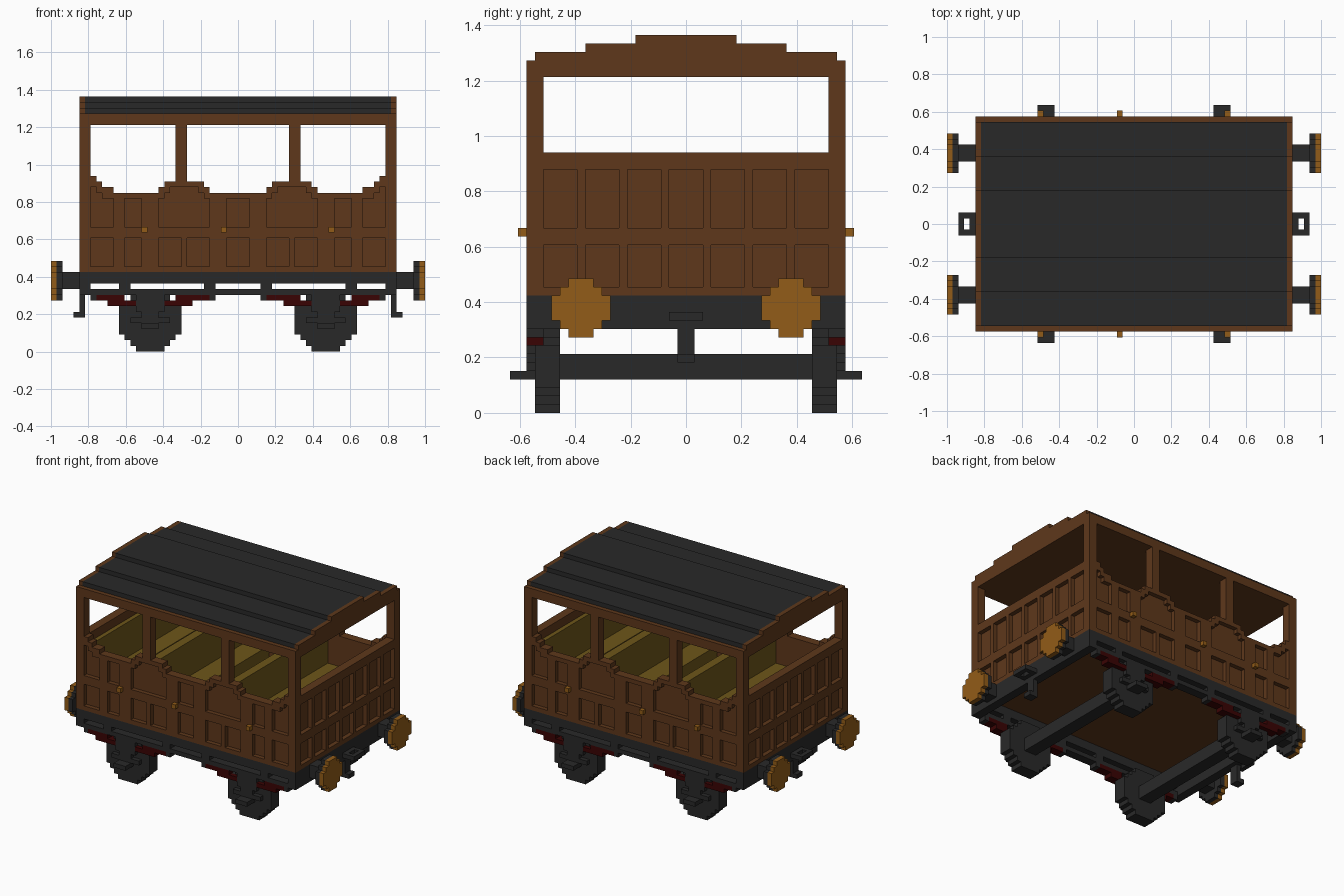
import bpy
import bmesh
from itertools import product

if "Cube" in bpy.data.objects:
    bpy.data.objects.remove(bpy.data.objects["Cube"], do_unlink=True)

UNIT = 1 / 33  # one block of the model's stepped grid


def material(name, r, g, b):
    m = bpy.data.materials.new(name)
    m.use_nodes = True
    m.diffuse_color = (r, g, b, 1)
    m.node_tree.nodes["Principled BSDF"].inputs["Base Color"].default_value = (r, g, b, 1)
    return m


WOOD = material("brown wood", 0.112, 0.039, 0.011)
IRON = material("dark iron", 0.022, 0.022, 0.022)
BRASS = material("brass", 0.29, 0.107, 0.009)
RED = material("dark red", 0.042, 0.001, 0.001)
OLIVE = material("olive cushion", 0.155, 0.093, 0.01)


def inside(p, boxes):
    return any(b[0] < p[0] < b[1] and b[2] < p[1] < b[3] and b[4] < p[2] < b[5] for b in boxes)


def carve(name, mat, solids, cuts=(), flip=(1, 1)):
    """Union of boxes (x0, x1, y0, y1, z0, z1) minus cut boxes, outer skin only."""
    every = list(solids) + list(cuts)
    marks = [sorted({v for b in every for v in b[2 * a:2 * a + 2]}) for a in range(3)]
    filled = set()
    for cell in product(*(range(len(m) - 1) for m in marks)):
        mid = [(marks[a][i] + marks[a][i + 1]) / 2 for a, i in enumerate(cell)]
        if inside(mid, solids) and not inside(mid, cuts):
            filled.add(cell)
    bm = bmesh.new()
    verts = {}

    def vert(key):
        if key not in verts:
            x, y, z = (marks[a][i] * UNIT for a, i in enumerate(key))
            verts[key] = bm.verts.new((x * flip[0], y * flip[1], z))
        return verts[key]

    for cell in filled:
        for axis, side in product(range(3), (0, 1)):
            near = list(cell)
            near[axis] += 2 * side - 1
            if tuple(near) in filled:
                continue
            ring = []
            for u, v in ((0, 0), (1, 0), (1, 1), (0, 1)):
                key = list(cell)
                key[axis] += side
                key[(axis + 1) % 3] += u
                key[(axis + 2) % 3] += v
                ring.append(vert(tuple(key)))
            if (side == 0) != (flip[0] * flip[1] < 0):
                ring.reverse()
            bm.faces.new(ring)
    bmesh.ops.dissolve_limit(bm, angle_limit=0.01, verts=bm.verts[:], edges=bm.edges[:])
    mesh = bpy.data.meshes.new(name)
    bm.to_mesh(mesh)
    bm.free()
    mesh.materials.append(mat)
    obj = bpy.data.objects.new(name, mesh)
    bpy.context.collection.objects.link(obj)


def both_x(boxes):
    return list(boxes) + [(-b[1], -b[0], *b[2:]) for b in boxes]


def both_y(boxes):
    return list(boxes) + [(b[0], b[1], -b[3], -b[2], *b[4:]) for b in boxes]


def disc(half, steps):
    """Stepped disc as (half width, half height) bands."""
    return [(half - k, half - steps + k) for k in range(steps + 1)]


ENDS = {"left": 1, "right": -1}
SIDES = {"front": -1, "back": 1}

# Side walls: window band left open, with stepped shoulders and posts
post_steps = [(9, 11, 40), (6, 13, 30), (5, 14, 29), (25, 26, 31), (24, 26, 30), (22, 26, 29)]
wall = [(-28, 28, 17, 19, 14, 28), (-28, 28, 17, 19, 40, 42)]
wall += both_x([(26, 28, 17, 19, 28, 40)] + [(a, b, 17, 19, 28, z) for a, b, z in post_steps])
upper = [(22, 26, 27), (24, 26, 28), (25, 26, 29), (17, 20, 27), (-2, 2, 27),
         (5, 14, 27), (6, 13, 28), (7, 12, 29)]
lower = [(22, 26), (17, 20), (10, 14), (5, 9), (-2, 2)]
panels = both_x([(a, b, 18, 19, 22, z) for a, b, z in upper] +
                [(a, b, 18, 19, 15, 20) for a, b in lower])
for side, s in SIDES.items():
    carve(side + "_side_wall", WOOD, wall, panels, (1, s))
    for i, x in enumerate((-17, -3, 16)):
        carve(f"{side}_door_handle_{i}", BRASS, [(x, x + 1, 19, 20, 21, 22)], flip=(1, s))

# End walls with seven panel columns, a wide opening and an arched top
roof_steps = [(18, 42), (12, 43), (6, 44)]
end_wall = [(26, 28, -17, 17, 14, 31), (26, 28, -17, 17, 40, 42)]
end_wall += [(27, 28, -w, w, z, z + 1) for w, z in roof_steps]
end_panels = [(27, 28, y, y + 4, z0, z1) for y in range(-17, 17, 5)
              for z0, z1 in ((15, 20), (22, 29))]
for end, s in ENDS.items():
    carve(end + "_end_wall", WOOD, end_wall, end_panels, (s, 1))

# Roof, ceiling flush with the window heads, and floor level with the wall bottoms
carve("roof", IRON, [(-27, 27, -w, w, z, z + 1) for w, z in roof_steps])
carve("ceiling", WOOD, [(-26, 26, -17, 17, 40, 42)])
carve("floor", WOOD, [(-26, 26, -17, 17, 14, 15)])

# Benches across each compartment, with backs on partitions and end walls
for end, s in ENDS.items():
    carve(end + "_partition_bench", OLIVE,
          [(9, 11, -17, 17, 15, 29), (4, 16, -17, 17, 15, 21)], flip=(s, 1))
    carve(end + "_end_bench", OLIVE,
          [(25, 26, -17, 17, 15, 29), (21, 26, -17, 17, 15, 21)], flip=(s, 1))

# Underframe: open middle and slotted side beams
slots = both_x([(a, b, 17, 19, 11, 12) for a, b in ((21, 26), (6, 19), (-4, 4))])
carve("underframe", IRON, [(-28, 28, -19, 19, 10, 14)],
      [(-26, 26, -17, 17, 10, 14)] + both_y(slots))

# Wheelsets, axle boxes with steps, leaf springs and their shackles
C = 15.5
for end, s in ENDS.items():
    carve(end + "_axle", IRON, [(C - 1.5, C + 1.5, -15, 15, 4, 7)], flip=(s, 1))
    for side, t in SIDES.items():
        tag = f"{side}_{end}_"
        carve(tag + "wheel", IRON,
              [(C - w, C + w, 15, 18, 5.5 - h, 5.5 + h) for w, h in disc(5.5, 3)], flip=(s, t))
        carve(tag + "axle_box", IRON,
              [(C - 1.5, C + 1.5, 18, 19, 4, 8), (C - 3.5, C + 3.5, 18, 19, 5, 6),
               (C - 2.5, C + 2.5, 18, 19, 7, 10), (C - 1.5, C + 1.5, 18, 21, 4, 5)],
              flip=(s, t))
        carve(tag + "leaf_spring", RED,
              [(5, 11, 17, 19, 9, 10), (20, 25, 17, 19, 9, 10),
               (8, 13, 17, 19, 8, 9), (18, 23, 17, 19, 8, 9)], flip=(s, t))
        carve(tag + "spring_shackles", IRON,
              [(x, x + 1, 17, 19, 9, 10) for x in (4, 25)], flip=(s, t))

# Buffers, coupling loops and hooks
plate = [(12.5 - w, 12.5 + w, 12.5 - h, 12.5 + h) for w, h in disc(3.5, 2)]
for end, s in ENDS.items():
    for side, t in SIDES.items():
        carve(f"{side}_{end}_buffer_shaft", IRON,
              [(28, 31, 11, 14, 11, 14)] + [(31, 32, *p) for p in plate], flip=(s, t))
        carve(f"{side}_{end}_buffer_head", BRASS, [(32, 33, *p) for p in plate], flip=(s, t))
    carve(end + "_coupling_loop", IRON, [(28, 31, -2, 2, 11, 12)],
          [(29, 30, -1, 1, 11, 12)], (s, 1))
    carve(end + "_hook", IRON, [(27, 28, -1, 1, 6, 10), (28, 29, -1, 1, 6, 7)], flip=(s, 1))
